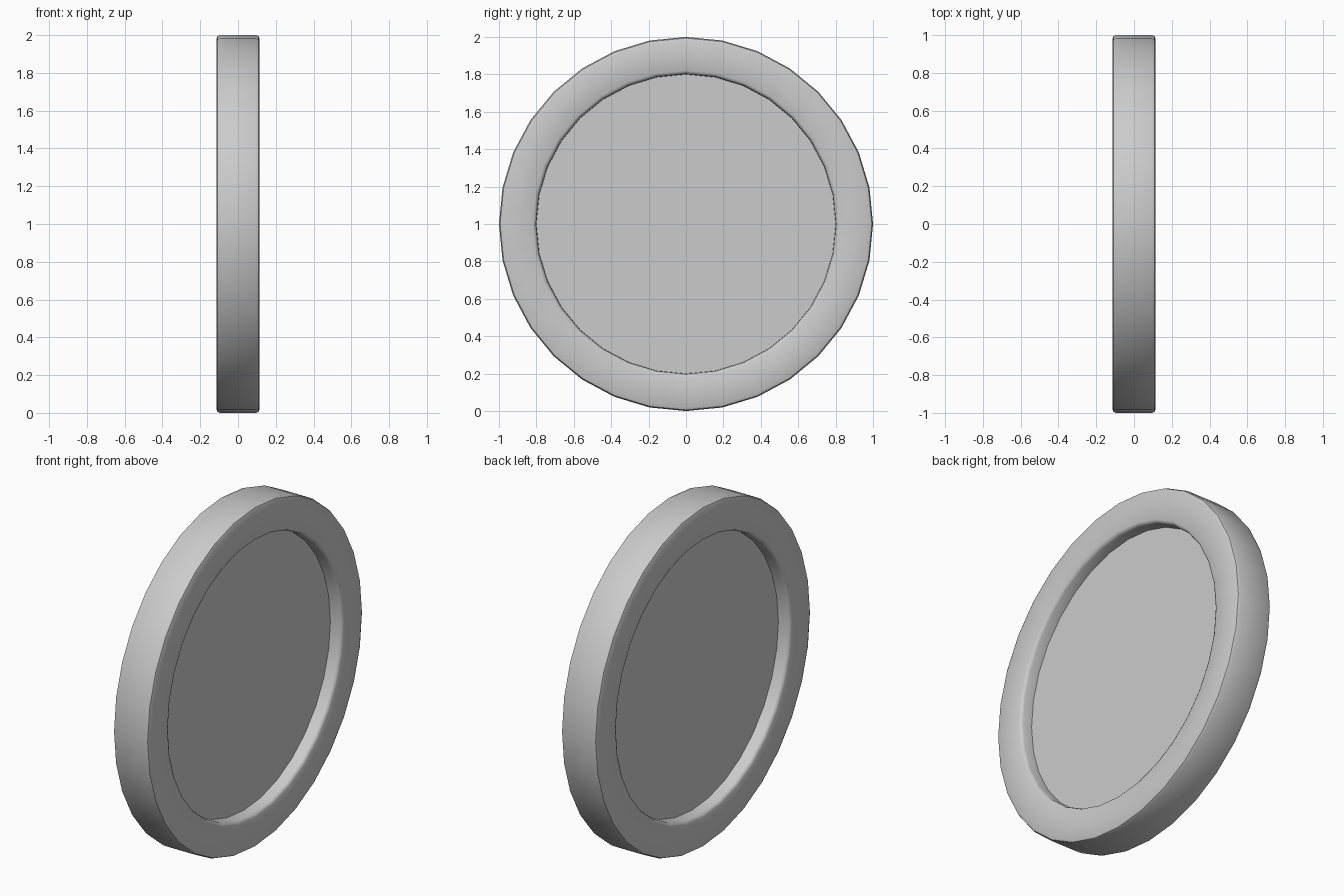
import bpy, bmesh, math

if "Cube" in bpy.data.objects:
    bpy.data.objects.remove(bpy.data.objects["Cube"])

SIDES = 32
# (radius, distance from the middle plane) for one half of the profile
half = [(0.80, 0.04), (0.802, 0.096), (0.807, 0.108), (0.82, 0.115),
        (0.98, 0.115), (0.994, 0.109), (1.0, 0.095)]
profile = half + [(r, -x) for r, x in reversed(half)]

# Rimmed disc: rings around the x axis, closed by two recessed faces
bm = bmesh.new()
rings = []
for r, x in profile:
    ring = []
    for i in range(SIDES):
        a = 2 * math.pi * i / SIDES
        ring.append(bm.verts.new((x, r * math.cos(a), 1 + r * math.sin(a))))
    rings.append(ring)
for a, b in zip(rings, rings[1:]):
    for i in range(SIDES):
        j = (i + 1) % SIDES
        bm.faces.new((a[i], a[j], b[j], b[i]))
bm.faces.new(rings[0])
bm.faces.new(rings[-1])
bmesh.ops.recalc_face_normals(bm, faces=bm.faces[:])

mesh = bpy.data.meshes.new("rimmed_disc")
bm.to_mesh(mesh)
bm.free()
disc = bpy.data.objects.new("rimmed_disc", mesh)
bpy.context.collection.objects.link(disc)

# Smooth rounded edges, sharp recess corners
bpy.context.view_layer.objects.active = disc
disc.select_set(True)
bpy.ops.object.shade_smooth_by_angle(angle=math.radians(40))
